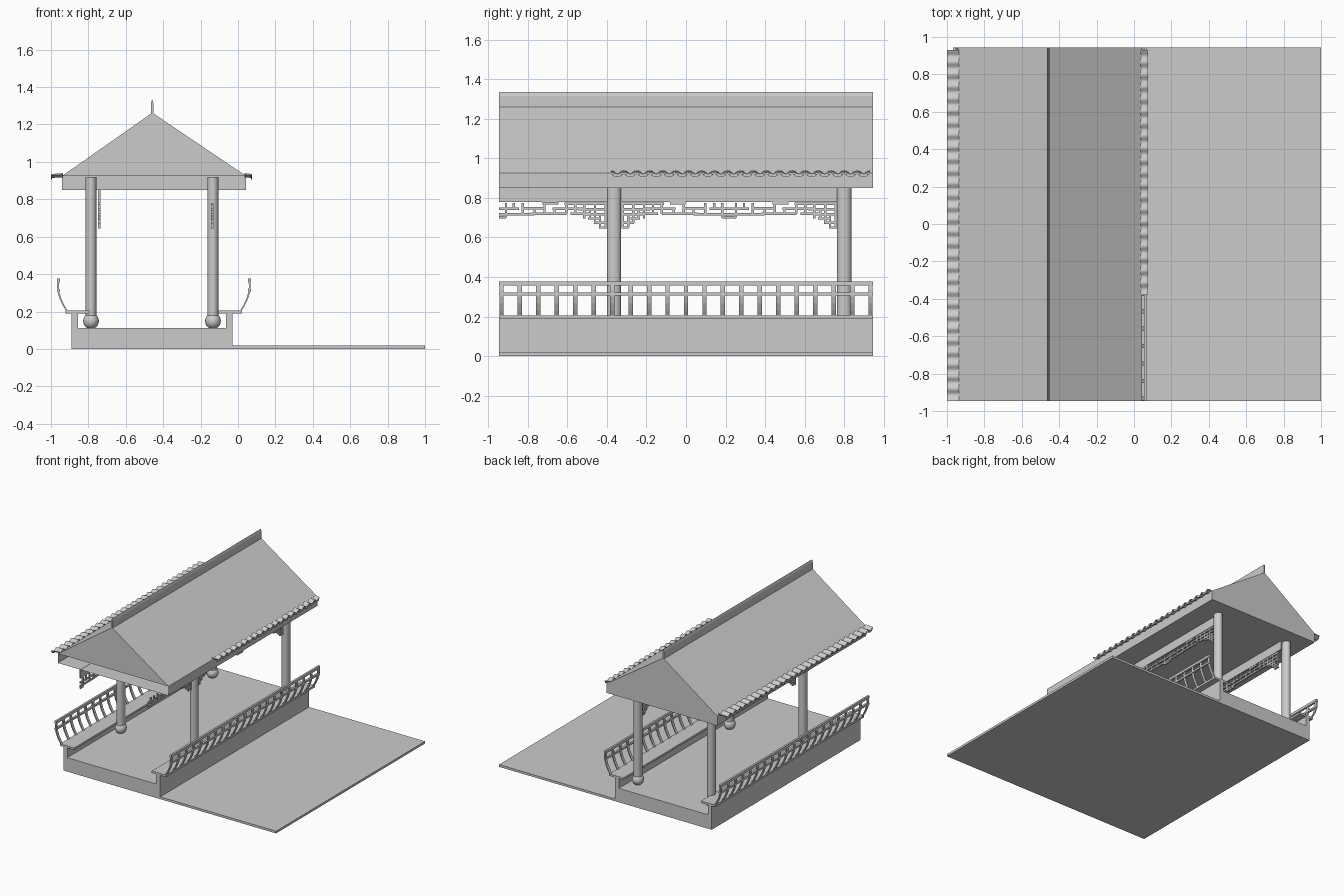
import bpy, bmesh, math

if "Cube" in bpy.data.objects:
    bpy.data.objects.remove(bpy.data.objects["Cube"])

Y0, Y1 = -0.945, 0.945
CX = -0.45          # mirror plane of benches and railings
COL_X = (-0.786, -0.134)
COL_Y = (-0.364, 0.80)


def finish(name, bm, smooth=False):
    bmesh.ops.recalc_face_normals(bm, faces=bm.faces)
    me = bpy.data.meshes.new(name)
    bm.to_mesh(me)
    bm.free()
    ob = bpy.data.objects.new(name, me)
    bpy.context.collection.objects.link(ob)
    if smooth:
        bpy.ops.object.select_all(action='DESELECT')
        ob.select_set(True)
        bpy.context.view_layer.objects.active = ob
        bpy.ops.object.shade_smooth_by_angle(angle=math.radians(40))
    return ob


def add_box(bm, x0, x1, y0, y1, z0, z1):
    vs = bmesh.ops.create_cube(bm, size=1)['verts']
    for v in vs:
        v.co.x = x0 if v.co.x < 0 else x1
        v.co.y = y0 if v.co.y < 0 else y1
        v.co.z = z0 if v.co.z < 0 else z1


def box(name, *dims):
    bm = bmesh.new()
    add_box(bm, *dims)
    return finish(name, bm)


def add_prism(bm, pts, y0, y1, front=True):
    """Extrude an (x, z) outline along y."""
    a = [bm.verts.new((x, y0, z)) for x, z in pts]
    b = [bm.verts.new((x, y1, z)) for x, z in pts]
    n = len(pts)
    for i in range(n):
        j = (i + 1) % n
        bm.faces.new((a[i], a[j], b[j], b[i]))
    if front:
        bm.faces.new(a)
    bm.faces.new(b)
    return a


# Ground slab and raised walkway
box("ground_slab", -0.89, 1.0, Y0, Y1, 0, 0.018)
box("walkway_base", -0.89, -0.03, Y0, Y1, 0, 0.112)

# Roof: gable on top of a shallow eave band, band open at the front
bm = bmesh.new()
roof = [(-0.94, 0.85), (-0.94, 0.925), (-0.458, 1.263), (0.043, 0.925), (0.043, 0.85)]
a = add_prism(bm, roof, Y0, Y1, front=False)
bm.faces.new(a[1:4])
finish("roof", bm)

# Ridge cap with pointed top
bm = bmesh.new()
add_prism(bm, [(-0.465, 1.255), (-0.465, 1.315), (-0.459, 1.335), (-0.453, 1.315), (-0.453, 1.255)], Y0, Y1)
finish("ridge_cap", bm)

# Columns and round column stones
for i, x in enumerate(COL_X):
    for j, y in enumerate(COL_Y):
        bm = bmesh.new()
        bmesh.ops.create_cone(bm, cap_ends=True, segments=32, radius1=1, radius2=1, depth=1)
        for v in bm.verts:
            v.co = (x + v.co.x * 0.03, y + v.co.y * 0.036, 0.55 + v.co.z * 0.74)
        finish(f"column_{i}{j}", bm, True)
        bm = bmesh.new()
        bmesh.ops.create_uvsphere(bm, u_segments=24, v_segments=14, radius=1)
        for v in bm.verts:
            z = max(-0.037, min(0.037, v.co.z * 0.044))
            v.co = (x + v.co.x * 0.042, y + v.co.y * 0.046, 0.149 + z)
        finish(f"column_stone_{i}{j}", bm, True)

# Benches with curved backrests, mirrored left and right
curve = [(0.012, 0.2), (0.03, 0.228), (0.048, 0.265), (0.059, 0.3), (0.063, 0.335), (0.06, 0.376)]
T = 0.009
for side, s in (("right", 1), ("left", -1)):
    def mx(x):
        return CX + s * (x - CX)
    xs = sorted((-0.46 + s * 0.43, -0.46 + s * 0.395))
    box(f"bench_wall_{side}", *xs, Y0, Y1, 0.1, 0.192)
    xs = sorted((mx(-0.105), mx(0.021)))
    box(f"bench_seat_{side}", *xs, Y0, Y1, 0.19, 0.206)
    bm = bmesh.new()
    outline = [(mx(x - T / 2), z) for x, z in curve] + [(mx(x + T / 2), z) for x, z in reversed(curve)]
    n = 21
    for k in range(n):
        y = Y0 + 0.012 + k * (Y1 - Y0 - 0.024) / (n - 1)
        add_prism(bm, outline, y - 0.011, y + 0.011)
    for x, z0, z1 in ((0.061, 0.356, 0.377), (0.0605, 0.306, 0.321)):
        add_box(bm, *sorted((mx(x - 0.008), mx(x + 0.008))), Y0, Y1, z0, z1)
    finish(f"backrest_{side}", bm)

# Hanging lattice: half pattern of bars, u outward from the bay centre
H = [(0, .035, .702), (0, .18, .717), (0, .10, .745), (.12, .23, .748), (.16, .34, .72),
     (.22, .30, .772), (.27, .43, .746), (.33, .545, .770), (.36, .46, .72), (.40, .545, .742),
     (.43, .545, .717), (.45, .51, .696), (.48, .545, .674), (.505, .545, .65)]
V = [(.035, .70, .775), (.075, .745, .775), (.12, .717, .775), (.18, .717, .75), (.23, .72, .775),
     (.28, .72, .75), (.34, .72, .775), (.385, .72, .775), (.43, .696, .775), (.46, .696, .75),
     (.485, .674, .775), (.51, .65, .72), (.538, .645, .775)]
W = 0.006


def lattice(name, x, yc, signs):
    bm = bmesh.new()
    for s in signs:
        for u0, u1, z in H:
            add_box(bm, x - W, x + W, *sorted((yc + s * u0, yc + s * u1)), z - W, z + W)
        for u, z0, z1 in V:
            y = yc + s * u
            add_box(bm, x - W, x + W, y - W, y + W, z0, z1)
    finish(name, bm)


for side, x in (("left", -0.742), ("right", -0.138)):
    lattice(f"lattice_middle_{side}", x, 0.218, (-1, 1))
    lattice(f"lattice_front_{side}", x, Y0, (1,))
    box(f"beam_middle_{side}", x - W, x + W, -0.364, 0.80, 0.78, 0.852)
box("beam_front_left", -0.748, -0.736, Y0, -0.364, 0.78, 0.852)


# Eave tiles: wavy strip with hanging drip plates at the outer edge
def eave(name, x_in, x_out, y0, y1):
    bm = bmesh.new()
    pitch = 0.0655
    n = round((y1 - y0) / pitch)
    pitch = (y1 - y0) / n
    sub = 8
    s = 1 if x_out > x_in else -1
    rows = []
    for i in range(n * sub + 1):
        t = i / sub
        y = y0 + t * pitch
        z = 0.925 + 0.007 * math.cos(2 * math.pi * t)
        rows.append([bm.verts.new(p) for p in ((x_in, y, z + 0.008), (x_out, y, z + 0.003),
                                               (x_out, y, z - 0.004), (x_in, y, z))])
    for p, q in zip(rows, rows[1:]):
        for k in range(4):
            bm.faces.new((p[k], p[(k + 1) % 4], q[(k + 1) % 4], q[k]))
    bm.faces.new(rows[0])
    bm.faces.new(rows[-1])
    for k in range(n):
        yc = y0 + (k + 0.5) * pitch
        arc = [(yc + pitch * 0.42 * math.cos(a), 0.922 - 0.016 * math.sin(a))
               for a in (math.pi * j / 8 for j in range(9))]
        f = [bm.verts.new((x_out, y, z)) for y, z in arc]
        g = [bm.verts.new((x_out - s * 0.006, y, z)) for y, z in arc]
        bm.faces.new(f)
        bm.faces.new(g)
        for j in range(9):
            m = (j + 1) % 9
            bm.faces.new((f[j], f[m], g[m], g[j]))
    finish(name, bm, True)


eave("eave_tiles_left", -0.935, -1.0, Y0, 0.93)
eave("eave_tiles_right", 0.035, 0.075, -0.38, 0.93)
